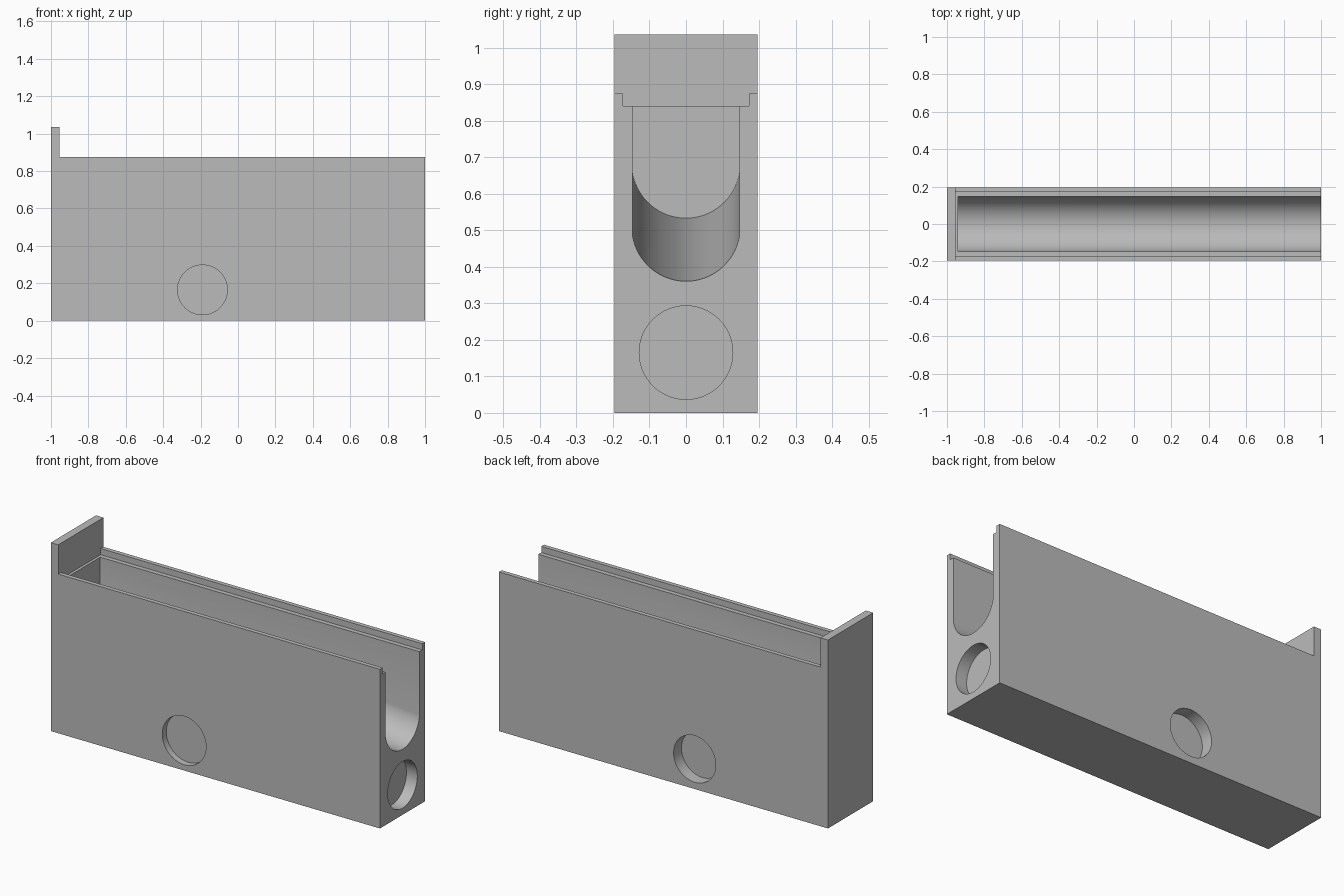
import bpy, bmesh, math
from mathutils import Vector

cube = bpy.data.objects.get("Cube")
if cube:
    bpy.data.objects.remove(cube, do_unlink=True)

HALF_Y = 0.196
HOLE_Z = 0.165

grey = bpy.data.materials.new("plain_grey")
grey.use_nodes = True
grey.diffuse_color = (0.5, 0.5, 0.5, 1)
grey.node_tree.nodes["Principled BSDF"].inputs["Base Color"].default_value = grey.diffuse_color


def loft(name, start, end):
    """Closed solid between two matching outlines."""
    bm = bmesh.new()
    a = [bm.verts.new(p) for p in start]
    b = [bm.verts.new(p) for p in end]
    bm.faces.new(a)
    bm.faces.new(b[::-1])
    n = len(a)
    for i in range(n):
        j = (i + 1) % n
        bm.faces.new((a[j], a[i], b[i], b[j]))
    bmesh.ops.recalc_face_normals(bm, faces=bm.faces)
    mesh = bpy.data.meshes.new(name)
    bm.to_mesh(mesh)
    bm.free()
    mesh.materials.append(grey)
    obj = bpy.data.objects.new(name, mesh)
    bpy.context.collection.objects.link(obj)
    return obj


def disc_cutter(name, centre, normal, radius, depth):
    """Round pocket sunk to a depth behind a face, overshooting in front of it."""
    n = Vector(normal)
    side = n.cross(Vector((0, 0, 1)))
    ring = []
    for i in range(64):
        t = math.tau * i / 64
        ring.append(Vector(centre) + radius * (math.cos(t) * side + math.sin(t) * Vector((0, 0, 1))))
    return loft(name, [p - n * depth for p in ring], [p + n * 0.05 for p in ring])


def trough_section(x, top=0.86, half=0.147, radius=0.148):
    """U-shaped section whose floor slopes down towards the open end."""
    floor = 0.533 - 0.089 * (x + 0.94)
    reach = math.asin(half / radius)
    pts = [(x, -half, top)]
    for i in range(41):
        t = -reach + 2 * reach * i / 40
        pts.append((x, radius * math.sin(t), floor + radius * (1 - math.cos(t))))
    return pts + [(x, half, top)]


# Body with the raised end plate
side = [(-1, 0), (1, 0), (1, 0.874), (-0.955, 0.874), (-0.955, 1.035), (-1, 1.035)]
body = loft("trough_body", [(x, -HALF_Y, z) for x, z in side], [(x, HALF_Y, z) for x, z in side])

# Lid ledge, sloping trough and three round pockets
ledge = [(-0.172, 0.84), (0.172, 0.84), (0.172, 0.9), (-0.172, 0.9)]
cutters = [
    loft("lid_ledge", [(-0.955, y, z) for y, z in ledge], [(1.1, y, z) for y, z in ledge]),
    loft("sloping_trough", trough_section(-0.94), trough_section(1.1)),
    disc_cutter("front_pocket", (-0.19, -HALF_Y, HOLE_Z), (0, -1, 0), 0.133, 0.035),
    disc_cutter("back_pocket", (-0.19, HALF_Y, HOLE_Z), (0, 1, 0), 0.128, 0.068),
    disc_cutter("end_pocket", (1, 0, HOLE_Z), (1, 0, 0), 0.128, 0.066),
]

bpy.ops.object.select_all(action='DESELECT')
bpy.context.view_layer.objects.active = body
body.select_set(True)
for cutter in cutters:
    cutter.hide_render = True
    mod = body.modifiers.new(cutter.name, 'BOOLEAN')
    mod.operation = 'DIFFERENCE'
    mod.solver = 'EXACT'
    mod.object = cutter
    bpy.ops.object.modifier_apply(modifier=mod.name)
    bpy.data.objects.remove(cutter, do_unlink=True)

bpy.ops.object.shade_smooth_by_angle(angle=math.radians(20))
